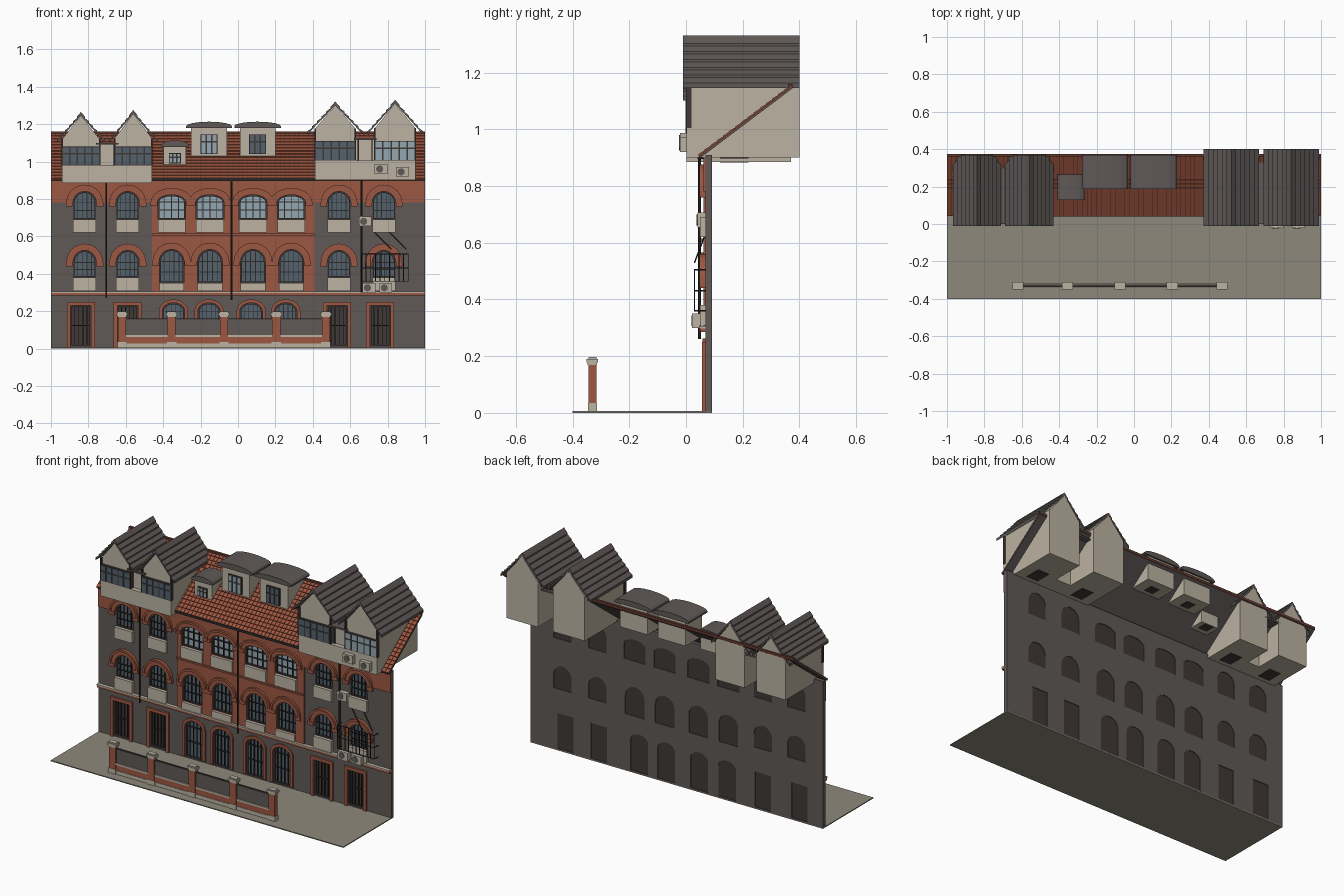
import bpy, bmesh, math
from mathutils import Vector, Matrix

if "Cube" in bpy.data.objects:
    bpy.data.objects.remove(bpy.data.objects["Cube"])


def material(name, r, g, b):
    m = bpy.data.materials.new(name)
    m.use_nodes = True
    m.diffuse_color = (r, g, b, 1)
    m.node_tree.nodes["Principled BSDF"].inputs["Base Color"].default_value = (r, g, b, 1)
    return m


BRICK = material("red brick", .33, .095, .055)
GREY = material("dark grey", .115, .10, .095)
CREAM = material("cream plaster", .50, .45, .36)
PAVING = material("paving", .27, .25, .20)
GLASS = material("dim glass", .09, .12, .15)
PALE = material("pale glass", .30, .39, .44)
BLACK = material("black iron", .025, .023, .022)
DOOR = material("door brown", .05, .04, .037)
TILE = material("roof tile", .33, .09, .05)
BROWN = material("roof brown", .12, .04, .027)


def finish(bm, name, mat):
    bmesh.ops.recalc_face_normals(bm, faces=bm.faces)
    me = bpy.data.meshes.new(name)
    bm.to_mesh(me)
    bm.free()
    me.materials.append(mat)
    ob = bpy.data.objects.new(name, me)
    bpy.context.collection.objects.link(ob)
    return ob


def plate(name, outlines, a0, a1, mat, axis="y"):
    """Outline (plus holes) extruded along y, or along x for (y, z) outlines."""
    bm = bmesh.new()
    place = (lambda p: (p[0], a0, p[1])) if axis == "y" else (lambda p: (a0, p[0], p[1]))
    way = Vector((0, 1, 0)) if axis == "y" else Vector((1, 0, 0))
    for line in outlines:
        vs = [bm.verts.new(place(p)) for p in line]
        for a, b in zip(vs, vs[1:] + vs[:1]):
            bm.edges.new((a, b))
    if len(outlines) == 1:
        bm.faces.new(vs)
    else:
        bmesh.ops.triangle_fill(bm, use_beauty=True, edges=bm.edges[:], normal=way)
    new = bmesh.ops.extrude_face_region(bm, geom=bm.faces[:])["geom"]
    bmesh.ops.translate(bm, vec=way * (a1 - a0),
                        verts=[v for v in new if isinstance(v, bmesh.types.BMVert)])
    return finish(bm, name, mat)


def boxes(name, mat, spans):
    """Boxes given as (x0, x1, y0, y1, z0, z1)."""
    bm = bmesh.new()
    for x0, x1, y0, y1, z0, z1 in spans:
        bmesh.ops.create_cube(bm, size=1, matrix=Matrix.Translation(
            ((x0 + x1) / 2, (y0 + y1) / 2, (z0 + z1) / 2)) @ Matrix.Diagonal((x1 - x0, y1 - y0, z1 - z0, 1)))
    return finish(bm, name, mat)


def rods(name, mat, r, ends):
    bm = bmesh.new()
    for a, b in ends:
        a, b = Vector(a), Vector(b)
        turn = (b - a).to_track_quat("Z", "Y").to_matrix().to_4x4()
        bmesh.ops.create_cone(bm, cap_ends=True, segments=6, radius1=r, radius2=r,
                              depth=(b - a).length, matrix=Matrix.Translation((a + b) / 2) @ turn)
    return finish(bm, name, mat)


def arc(x, w, zs, rise, n=12):
    """Right-to-left arch points."""
    return [(x + w * math.cos(math.pi * i / n), zs + rise * math.sin(math.pi * i / n)) for i in range(n + 1)]


def opening(x, w, z0, zs, rise):
    top = arc(x, w, zs, rise) if rise else [(x + w, zs), (x - w, zs)]
    return [(x - w, z0), (x + w, z0)] + top


# Openings: (x, half width, bottom, spring, rise)
SIDE = (-.82, -.59, .54, .78)
MID = (-.355, -.15, .08, .285)
doors = [(x, .055, .012, .23, 0) for x in (-.84, -.59, .53, .76)]
low = [(x, .06, .012, .2, .045) for x in (-.345, -.155, .07, .255)]
first_side = [(x, .062, .38, .46, .065) for x in SIDE]
first_mid = [(x, .066, .35, .465, .065) for x in MID]
second_side = [(x, .062, .69, .78, .06) for x in SIDE]
second_mid = [(x, .074, .69, .785, .037) for x in MID]
everything = doors + low + first_side + first_mid + second_side + second_mid

# Walls
plate("main_wall", [[(-1, .005), (1, .005), (1, .91), (-1, .91)]] + [opening(*o) for o in everything], .068, .092, GREY)
notches = [arc(x, .062, .78, .06)[::-1] for x in SIDE]
skin = ([(-1, .78)] + notches[0] + notches[1] + [(-.46, .78), (-.46, .3), (.41, .3), (.41, .78)]
        + notches[2] + notches[3] + [(1, .78), (1, .9), (-1, .9)])
plate("brick_facing", [skin] + [opening(*o) for o in first_mid + second_mid], .061, .068, BRICK)
boxes("string_course", BRICK, [(-1, 1, .05, .07, .285, .298), (-.46, .41, .052, .07, .605, .615)])
boxes("string_course_cap", CREAM, [(-1, 1, .046, .07, .298, .306)])
boxes("eaves_gutter", BLACK, [(-.46, .41, .04, .062, .895, .91)])

# Window and door fillings
for o in everything:
    x, w, z0, zs, rise = o
    door = o in doors
    top = zs + rise
    plate("backing", [opening(*o)], .083, .088, DOOR)
    if not door:
        glass = PALE if o in second_mid else GLASS
        plate("window_glass", [opening(*o)], .079, .083, glass)
    bars, y = [], (.072, .08)
    count = 4 if o in second_mid else 5
    for i in range(1, count):
        u = -1 + 2 * i / count
        bars.append((x + u * w - .002, x + u * w + .002, *y, z0, zs + rise * math.sqrt(1 - u * u)))
    for z in (z0 + (zs - z0) * .5, zs - .003):
        bars.append((x - w, x + w, *y, z, z + .005))
    boxes("door_bars" if door else "window_bars", BLACK, bars)
    inner = opening(x, w - .008, z0 + .008, zs - (.008 if door else 0), max(rise - .008, 0))
    plate("frame", [opening(*o), inner], .07, .081, DOOR)


def hood(x, w, zs, rise, gap, t, y, foot=0):
    """Arched band standing outside an opening, with optional straight legs."""
    outer = arc(x, w + gap + t, zs, rise + gap + t)
    inner = arc(x, w + gap, zs, rise + gap)[::-1]
    if foot:
        outer = [(x + w + gap + t, zs - foot)] + outer + [(x - w - gap - t, zs - foot)]
        inner = [(x - w - gap, zs - foot)] + inner + [(x + w + gap, zs - foot)]
    plate("brick_arch", [outer + inner], y, .068, BRICK)


for x, w, z0, zs, rise in first_side + first_mid + second_side + second_mid:
    hood(x, w, zs, rise, 0, .024, .055)
    hood(x, w, zs, rise, .024, .012, .048, .012)
    boxes("arch_shoulders", BRICK, [(x + s * (w + .02) - .018, x + s * (w + .02) + .018, .05, .068, zs - .02, zs)
                                   for s in (-1, 1)])
    boxes("sill_panel", CREAM, [(x - w, x + w, .05, .068, .62 if z0 > .5 else .308, z0)])
for x, w, z0, zs, rise in low:
    hood(x, w, zs, rise, 0, .018, .058, .185)
for x, w, z0, zs, rise in doors:
    boxes("door_surround", BRICK, [(x - w - .02, x - w, .056, .068, .005, .25), (x + w, x + w + .02, .056, .068, .005, .25),
                                  (x - w, x + w, .056, .068, .23, .25)])

# Main roof with tiles
A, B = Vector((0, .045, .905)), Vector((0, .37, 1.15))
slope = (B - A).normalized()
up = Vector((0, -slope.z, slope.y))


def slab(name, lo, hi, mat):
    pts = [A + up * lo, B + up * lo, B + up * hi, A + up * hi]
    plate(name, [[(p.y, p.z) for p in pts]], -1, 1, mat, "x")


slab("roof_underside", -.008, -.003, GREY)
slab("roof_panel", -.003, .002, BROWN)
bm = bmesh.new()
rows, cols = 15, 80
pitch = (B - A).length / rows
tilt = Matrix.Rotation(math.atan2(slope.z, slope.y) - .1, 4, "X")
for r in range(rows):
    for c in range(cols):
        at = A + slope * pitch * (r + .5) + up * .003
        at.x = -1 + 2 * (c + .5) / cols
        bmesh.ops.create_cube(bm, size=1, matrix=Matrix.Translation(at) @ tilt
                              @ Matrix.Diagonal((1.84 / cols, pitch * .9, .005, 1)))
finish(bm, "roof_tiles", TILE)
boxes("roof_ridge", BROWN, [(-1, 1, .36, .375, 1.143, 1.16)])


def stepped_roof(name, x, half, eave, peak, y0, y1, n=6):
    """Gable roof whose section shows its overlapping courses."""
    right = []
    for i in range(n):
        for t, lift in ((i / n, .013), ((i + 1) / n, .004)):
            right.append((half * (1 - t), eave + (peak - .013 - eave) * t + lift))
    right[-1] = (0, peak)
    top = [(x + a, z) for a, z in right] + [(x - a, z) for a, z in right[-2::-1]]
    under = [(x - half, eave - .004), (x, peak - .02), (x + half, eave - .004)]
    plate(name, [top + under], y0, y1, GREY)


def glazing(name, x0, x1, z0, z1, y, cols, mat):
    """Dark framed window with panes."""
    boxes(name + "_frame", DOOR, [(x0, x1, y, y + .015, z0, z1)])
    step, split, g = (x1 - x0) / cols, z0 + (z1 - z0) * .62, .004
    boxes(name + "_panes", mat, [(x0 + i * step + g, x0 + (i + 1) * step - g, y - .003, y, a + g, b - g)
                                 for i in range(cols) for a, b in ((z0, split), (split, z1))])


# Gabled attic rooms: x, half, roof half, floor, eave, peak, back, window bottom, window top, glass
for x, h, rh, z0, eave, peak, back, w0, w1, glass in (
        (-.84, .1, .128, .885, 1.105, 1.265, .37, .98, 1.08, GLASS),
        (-.56, .1, .13, .885, 1.105, 1.275, .37, .98, 1.08, GLASS),
        (.52, .108, .148, .9, 1.15, 1.32, .4, 1.005, 1.11, GLASS),
        (.84, .108, .148, .9, 1.15, 1.33, .4, 1.005, 1.11, PALE)):
    shoulder = peak - .02 - (peak - eave) / rh * h
    plate("gable_room", [[(x - h, z0), (x + h, z0), (x + h, shoulder), (x, peak - .02), (x - h, shoulder)]],
          .015, back, CREAM)
    stepped_roof("gable_roof", x, rh, eave, peak, -.01, back)
    glazing("gable_window", x - h, x + h, w0, w1, .002, 5, glass)
    boxes("floor_hatch", DOOR, [(x - .04, x + .04, .12, .22, z0 - .003, z0 + .002)])
    boxes("gable_posts", DOOR, [(x + s * h - .004, x + s * h + .004, 0, .02, w0, shoulder) for s in (-1, 1)])
for x0, x1, z0, z1 in ((-.94, -.46, .885, .98), (.412, .948, .9, 1.005)):
    boxes("gable_apron", CREAM, [(x0, x1, .002, .06, z0, z1)])
    mid = -.7 if x0 < 0 else .68
    boxes("link_wall", CREAM, [(mid - .06, mid + .06, .03, .2, z0, z1 + .11)])
    boxes("link_roof", GREY, [(mid - .06, mid + .06, 0, .37, z1 + .11, z1 + .12)])
    boxes("link_posts", DOOR, [(mid - .04, mid - .034, .02, .03, z1, z1 + .11), (mid + .034, mid + .04, .02, .03, z1, z1 + .11)])

# Dormers with bowed roofs
for x, h, rh, z0, z1, y0, y1, ww, glass in ((-.155, .095, .122, 1.03, 1.185, .2, .36, .045, PALE),
                                            (.105, .095, .125, 1.03, 1.185, .2, .36, .045, GLASS),
                                            (-.337, .06, .072, .98, 1.085, .14, .255, .032, PALE)):
    boxes("dormer_room", CREAM, [(x - h, x + h, y0, y1, z0, z1)])
    boxes("dormer_hatch", DOOR, [(x - .03, x + .03, y0 + .05, y0 + .11, z0 - .003, z0 + .002)])
    plate("dormer_roof", [arc(x, rh, z1 + .004, .024, 8) + [(x - rh, z1 - .006), (x + rh, z1 - .006)]],
          y0 - .012, y1 + .01, GREY)
    glazing("dormer_window", x - ww, x + ww, z0 + .01, z1 - .04, y0 - .01, 3, glass)

# Drainpipes
rods("drainpipes", BLACK, .005, [((x, .048, z0), (x, .048, z1)) for x, z0, z1 in
                                 ((-.705, .27, .89), (-.035, .26, .9), (.66, .3, .9))])

# Air conditioners
for x, z, y in ((.765, .96, -.022), (.88, .945, -.022), (.68, .68, .04), (.7, .325, .022), (.79, .325, .022)):
    boxes("air_conditioner", CREAM, [(x - .034, x + .034, y, y + .028, z - .026, z + .026)])
    plate("fan_grille", [arc(x - .008, .019, z, .019) + arc(x - .008, -.019, z, -.019)[1:-1]], y - .003, y, GREY)

# Window cage and drying poles
xs = [.66 + .25 * i / 10 for i in range(11)]
cage = [((x, .03, .36), (x, .03, .505)) for x in xs]
for z in (.36, .43, .505):
    cage += [((.66, .03, z), (.91, .03, z))] + [((x, .03, z), (x, .068, z)) for x in (.66, .91)]
cage += [((x, .068, .63), (x + .1, .03, .53)) for x in (.72, .8)]
rods("window_cage", BLACK, .0025, cage)

# Ground and boundary wall
boxes("pavement", PAVING, [(-1, 1, -.4, .092, 0, .006)])
posts = (-.62, -.355, -.075, .205, .47)
boxes("pillars", BRICK, [(x - .022, x + .022, -.344, -.316, .035, .172) for x in posts])
boxes("pillar_bases", CREAM, [(x - .025, x + .025, -.346, -.314, .006, .035) for x in posts])
boxes("pillar_caps", CREAM, [(x - w, x + w, -.33 - d, -.33 + d, a, b) for x in posts
                             for w, d, a, b in ((.025, .017, .168, .178), (.03, .02, .178, .19), (.024, .014, .19, .197))])
bays = [(a + .022, b - .022) for a, b in zip(posts, posts[1:])]
boxes("low_wall", BRICK, [(a, b, -.338, -.322, .028, .062) for a, b in bays])
boxes("low_wall_trim", CREAM, [(a, b, -.341, -.319, *z) for a, b in bays for z in ((.006, .028), (.062, .073))])
boxes("fence_panels", GREY, [(a, b, -.333, -.327, .073, .155) for a, b in bays])
boxes("fence_rail", DOOR, [(a, b, -.336, -.324, .155, .162) for a, b in bays])
